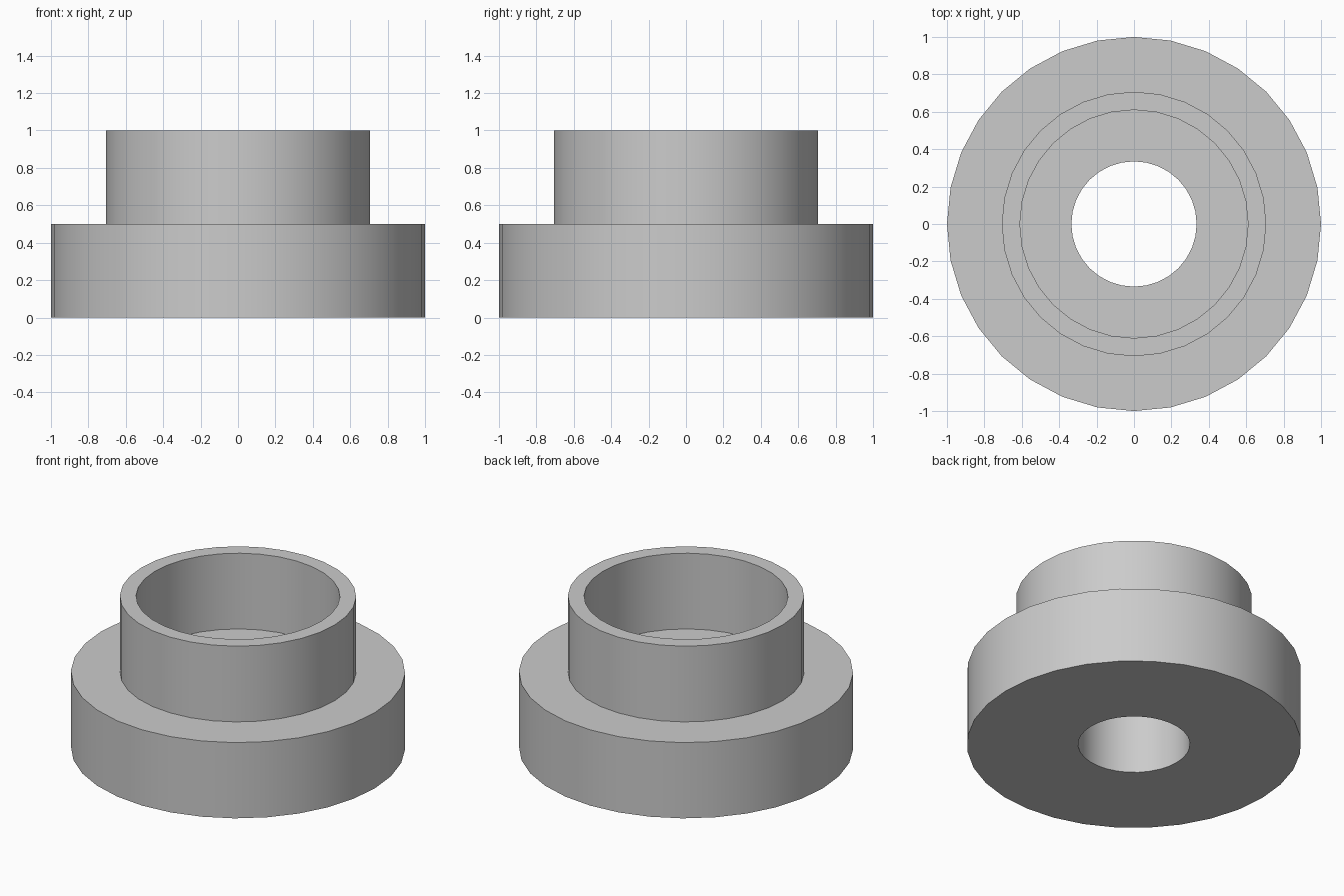
import bpy
import bmesh
from math import radians, tau

SEGMENTS = 32

default = bpy.data.objects.get("Cube")
if default:
    bpy.data.objects.remove(default, do_unlink=True)

# Plain grey material
grey = bpy.data.materials.new("light grey")
grey.use_nodes = True
colour = (0.6, 0.6, 0.6, 1)
grey.diffuse_color = colour
grey.node_tree.nodes["Principled BSDF"].inputs["Base Color"].default_value = colour


def lathe(name, profile):
    """Spin a closed (radius, height) profile around the z axis."""
    bm = bmesh.new()
    verts = [bm.verts.new((0, r, z)) for r, z in profile]
    edges = [bm.edges.new((v, verts[i - 1])) for i, v in enumerate(verts)]
    bmesh.ops.spin(bm, geom=verts + edges, cent=(0, 0, 0), axis=(0, 0, 1),
                   angle=tau, steps=SEGMENTS, use_merge=True)
    bmesh.ops.remove_doubles(bm, verts=bm.verts, dist=0.0001)
    bmesh.ops.recalc_face_normals(bm, faces=bm.faces)
    mesh = bpy.data.meshes.new(name)
    bm.to_mesh(mesh)
    bm.free()
    mesh.materials.append(grey)
    obj = bpy.data.objects.new(name, mesh)
    bpy.context.collection.objects.link(obj)
    return obj


# Wide base with a narrow through hole, and a thin hollow collar on top
hole, inner, outer, rim = 0.335, 0.61, 0.707, 1.0
step, top = 0.5, 1.0
bushing = lathe("flanged_bushing", [
    (hole, 0), (rim, 0), (rim, step), (outer, step),
    (outer, top), (inner, top), (inner, step), (hole, step),
])

# Smooth round walls, crisp rims
bpy.ops.object.select_all(action="DESELECT")
bushing.select_set(True)
bpy.context.view_layer.objects.active = bushing
bpy.ops.object.shade_smooth_by_angle(angle=radians(30))
